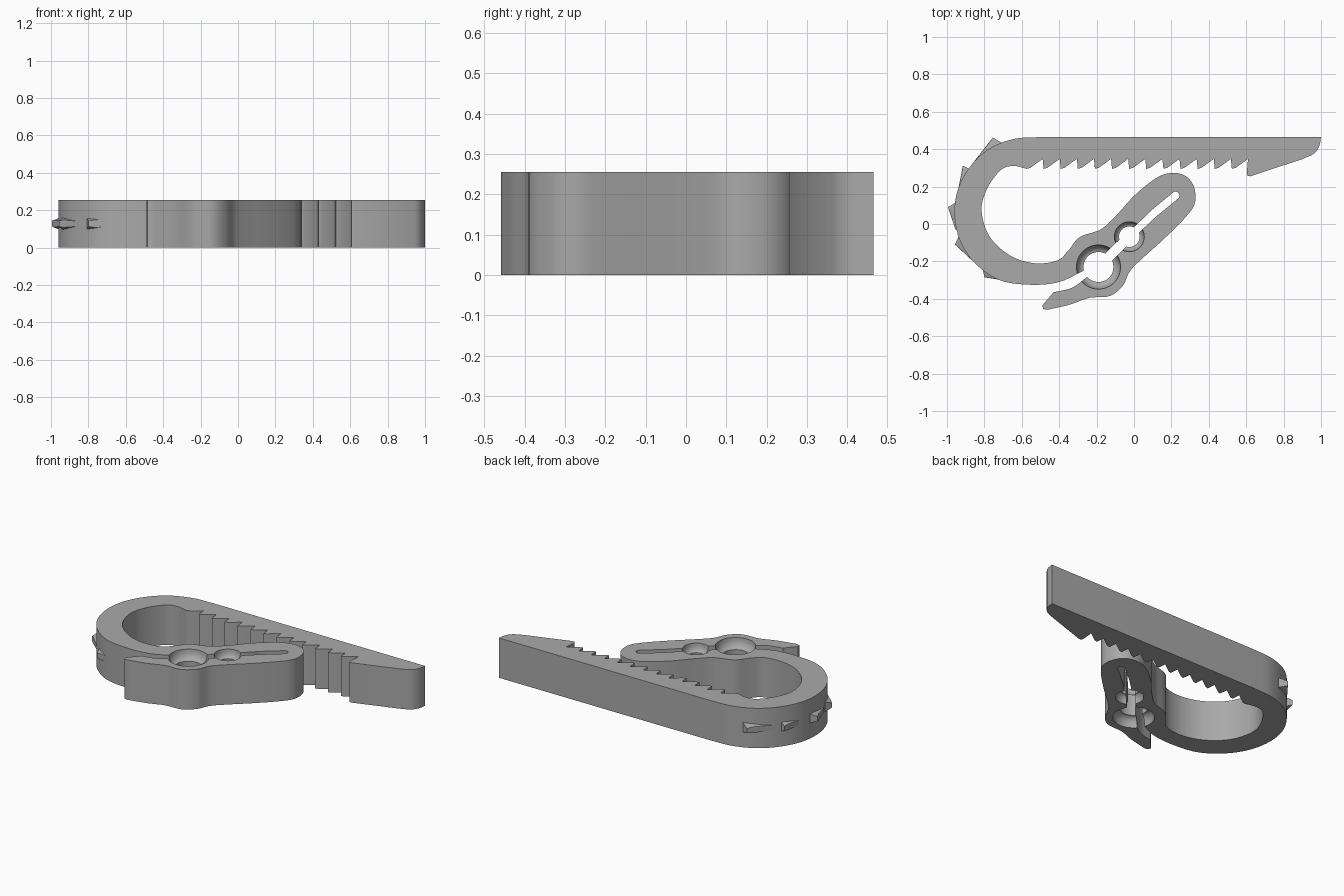
import bpy, bmesh, math
from mathutils import Vector

if "Cube" in bpy.data.objects:
    bpy.data.objects.remove(bpy.data.objects["Cube"])

HEIGHT = 0.255
grey = bpy.data.materials.new("plain grey")
grey.use_nodes = True
grey.diffuse_color = (0.4, 0.4, 0.4, 1)
grey.node_tree.nodes["Principled BSDF"].inputs["Base Color"].default_value = (0.4, 0.4, 0.4, 1)


def make_object(name, bm):
    bmesh.ops.recalc_face_normals(bm, faces=bm.faces)
    mesh = bpy.data.meshes.new(name)
    bm.to_mesh(mesh)
    bm.free()
    mesh.materials.append(grey)
    obj = bpy.data.objects.new(name, mesh)
    bpy.context.collection.objects.link(obj)
    return obj


def extrude_outline(name, outline, bottom, top):
    bm = bmesh.new()
    face = bm.faces.new([bm.verts.new((x, y, bottom)) for x, y in outline])
    made = bmesh.ops.extrude_face_region(bm, geom=[face])["geom"]
    moved = [v for v in made if isinstance(v, bmesh.types.BMVert)]
    bmesh.ops.translate(bm, verts=moved, vec=(0, 0, top - bottom))
    return make_object(name, bm)


def smooth(points, steps=6):
    """Curve passing through every point, ends included."""
    pts = [Vector(p) for p in points]
    pts = [pts[0] * 2 - pts[1]] + pts + [pts[-1] * 2 - pts[-2]]
    out = []
    for a, b, c, d in zip(pts, pts[1:], pts[2:], pts[3:]):
        for i in range(steps):
            t = i / steps
            out.append((b * 2 + (c - a) * t + (a * 2 - b * 5 + c * 4 - d) * t ** 2
                        + (b * 3 - a - c * 3 + d) * t ** 3) / 2)
    return out + [pts[-2]]


def hull(name, points):
    bm = bmesh.new()
    for p in points:
        bm.verts.new(p)
    bmesh.ops.convex_hull(bm, input=bm.verts)
    return make_object(name, bm)


def slot_cutter(start, end, radius):
    points = []
    for x, y in (start, end):
        for i in range(24):
            a = math.tau * i / 24
            for z in (-0.1, HEIGHT + 0.1):
                points.append((x + radius * math.cos(a), y + radius * math.sin(a), z))
    return hull("slot_cutter", points)


def hole_cutter(centre, inner, outer, depth):
    """Round hole with a flared rim at both ends."""
    half = [(outer, -0.1), (outer, 0)]
    for i in range(1, 7):
        a = math.pi / 2 * i / 6
        half.append((inner + (outer - inner) * math.cos(a), depth * math.sin(a)))
    profile = half + [(r, HEIGHT - z) for r, z in reversed(half)]
    bm = bmesh.new()
    rings = [[bm.verts.new((centre[0] + r * math.cos(math.tau * i / 48),
                            centre[1] + r * math.sin(math.tau * i / 48), z))
              for i in range(48)] for r, z in profile]
    for low, high in zip(rings, rings[1:]):
        for i in range(48):
            j = (i + 1) % 48
            bm.faces.new((low[i], low[j], high[j], high[i]))
    bm.faces.new(rings[0])
    bm.faces.new(rings[-1])
    return make_object("hole_cutter", bm)


# Outer side of the loop, from the straight back to the jaw mouth
loop_outer = smooth([(-0.5, 0.465), (-0.64, 0.455), (-0.77, 0.405), (-0.87, 0.315), (-0.94, 0.19),
                     (-0.96, 0.05), (-0.93, -0.09), (-0.85, -0.21), (-0.72, -0.3),
                     (-0.55, -0.325), (-0.4, -0.31), (-0.27, -0.25)])
# Lower jaw lip, up to its pointed end
jaw_lip = [(-0.2, -0.23)] + smooth([(-0.24, -0.275), (-0.33, -0.34), (-0.43, -0.365)])
jaw_lip += [(-0.49, -0.435), (-0.485, -0.455), (-0.46, -0.458)]
# Lever edge, around its round end, then along the inner side of the loop
lever = smooth([(-0.46, -0.458), (-0.34, -0.43), (-0.24, -0.395), (-0.13, -0.385), (-0.06, -0.33),
                (-0.02, -0.25), (0.06, -0.17), (0.16, -0.08), (0.27, 0.03), (0.325, 0.11),
                (0.32, 0.2), (0.27, 0.26), (0.19, 0.272), (0.11, 0.24), (0, 0.15),
                (-0.1, 0.04), (-0.18, -0.03), (-0.29, -0.07), (-0.35, -0.14),
                (-0.41, -0.195), (-0.53, -0.21), (-0.66, -0.17), (-0.77, -0.07),
                (-0.815, 0.07), (-0.785, 0.19), (-0.71, 0.29), (-0.64, 0.31), (-0.575, 0.295)])
# Row of slanted ratchet teeth
teeth = []
TEETH, PITCH = 13, 0.0915
for i in range(TEETH):
    tip = -0.575 + PITCH * i
    teeth += [(tip, 0.295), (tip + 0.02, 0.3), (tip + PITCH - 0.005, 0.348)]
# Hooked nose and rounded bar end
nose = [(0.603, 0.27), (0.608, 0.257), (0.622, 0.255)]
nose += smooth([(0.9, 0.347), (0.96, 0.375), (0.99, 0.415), (1, 0.465)])

outline = loop_outer + jaw_lip + lever[1:-1] + teeth + nose
body = extrude_outline("clip_body", outline, 0, HEIGHT)

# Two flared holes joined by the slot that splits the lever
big, small, bend, end = (-0.19, -0.23), (-0.025, -0.068), (0.11, 0.06), (0.222, 0.152)
cutters = [hole_cutter(big, 0.08, 0.118, 0.06), hole_cutter(small, 0.055, 0.08, 0.05),
           slot_cutter(big, small, 0.026), slot_cutter(small, bend, 0.02),
           slot_cutter(bend, end, 0.021)]
bpy.context.view_layer.objects.active = body
for cutter in cutters:
    cut = body.modifiers.new("cut", "BOOLEAN")
    cut.operation = "DIFFERENCE"
    cut.solver = "EXACT"
    cut.object = cutter
    bpy.ops.object.modifier_apply(modifier=cut.name)
    bpy.data.objects.remove(cutter)

# Backswept thorns around the loop: tail, heel on the loop, crest
thorns = [((-0.87, 0.315), (-0.7, 0.43), (-0.755, 0.462)),
          ((-0.945, 0.16), (-0.87, 0.29), (-0.915, 0.312)),
          ((-0.955, -0.03), (-0.945, 0.12), (-0.995, 0.09)),
          ((-0.86, -0.2), (-0.935, -0.06), (-0.957, -0.11)),
          ((-0.63, -0.312), (-0.81, -0.235), (-0.8, -0.285))]
parts = [body]
MIDDLE = 0.128
for tail, heel, crest in thorns:
    tail, heel, crest = Vector(tail), Vector(heel), Vector(crest)
    inward = (Vector((-0.55, 0.07)) - crest).normalized() * 0.05
    blunt = crest + (tail - crest) * 0.2 + (heel - crest) * 0.03
    sections = [(tail, 0.014), (tail + inward, 0.014), (heel, 0.034), (heel + inward, 0.034),
                (blunt + inward, 0.036), (crest, 0.015), (crest * 0.8 + heel * 0.2, 0.017),
                (blunt, 0.02)]
    parts.append(hull("thorn", [(p.x, p.y, MIDDLE + side * h)
                                for p, h in sections for side in (-1, 1)]))

bpy.ops.object.select_all(action="DESELECT")
for part in parts:
    part.select_set(True)
bpy.ops.object.shade_smooth_by_angle(angle=math.radians(30))
